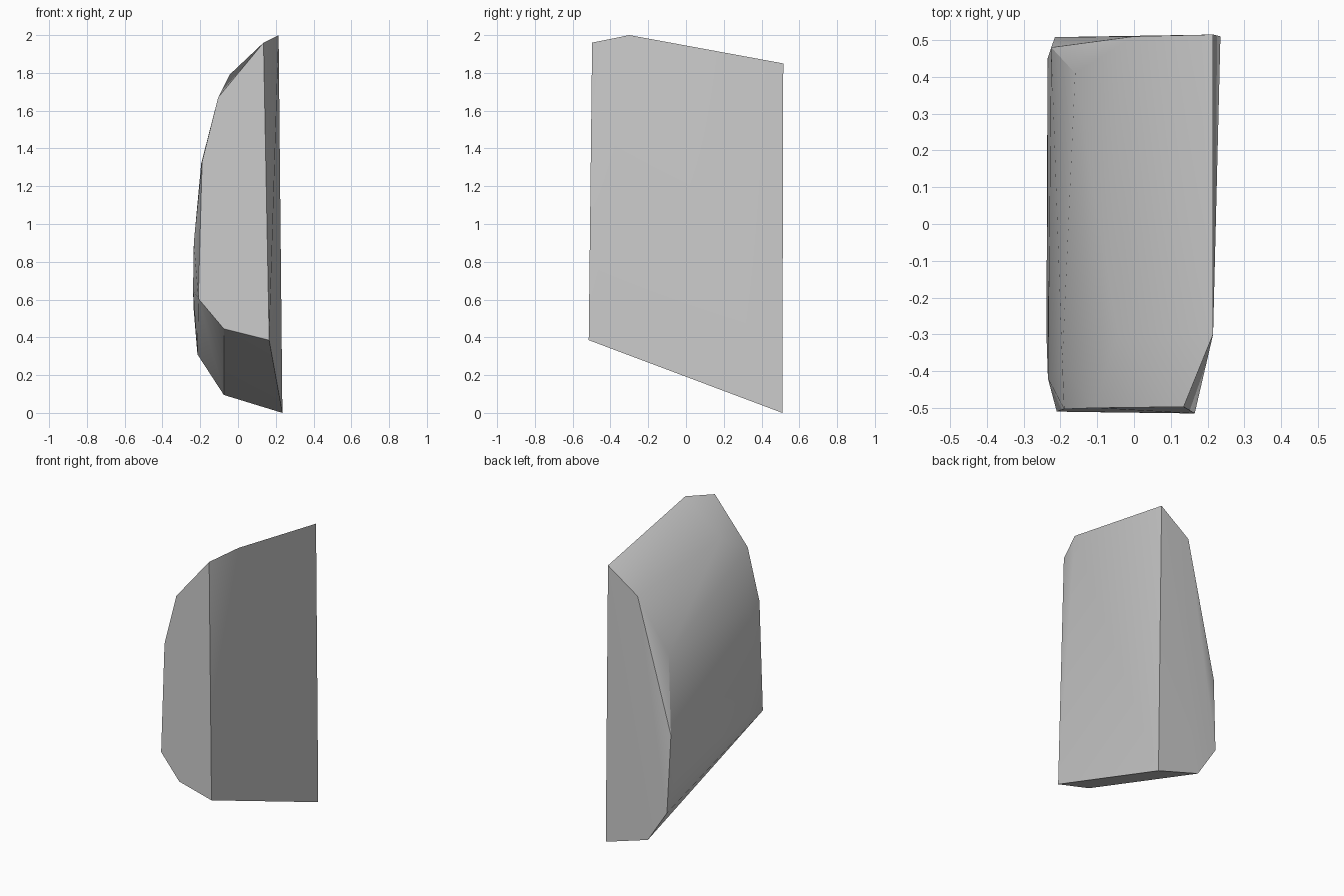
import bpy, bmesh, math

cube = bpy.data.objects.get("Cube")
if cube:
    bpy.data.objects.remove(cube, do_unlink=True)

# Plain grey for the whole block
grey = bpy.data.materials.new("plain grey")
grey.use_nodes = True
color = (0.6, 0.6, 0.6, 1)
grey.diffuse_color = color
grey.node_tree.nodes["Principled BSDF"].inputs["Base Color"].default_value = color

# Cross-sections as (x, y, z), running from the flat side round the curve
front_face = [(0.165, -0.515, 0.385), (-0.075, -0.512, 0.445), (-0.21, -0.51, 0.605),
              (-0.19, -0.503, 1.33), (-0.105, -0.5, 1.67), (0.135, -0.497, 1.96)]
front_bulge = [(0.215, -0.3, 2.0), (-0.045, -0.3, 1.79), (-0.195, -0.38, 1.32),
               (-0.234, -0.42, 0.9), (-0.238, -0.3, 0.65)]
back_bulge = [(-0.16, 0.41, 1.315), (-0.225, 0.48, 0.82), (-0.235, 0.45, 0.55)]
back_face = [(0.235, 0.51, 0.0), (-0.075, 0.51, 0.095), (-0.215, 0.508, 0.31),
             (0.0, 0.51, 1.70), (0.215, 0.515, 1.85)]

# Skin the sections with one closed convex shell
bm = bmesh.new()
for section in (front_face, front_bulge, back_bulge, back_face):
    for point in section:
        bm.verts.new(point)
hull = bmesh.ops.convex_hull(bm, input=bm.verts[:])
loose = [v for v in bm.verts if not v.link_faces]
bmesh.ops.delete(bm, geom=loose, context='VERTS')
bmesh.ops.dissolve_limit(bm, angle_limit=math.radians(1),
                         verts=bm.verts[:], edges=bm.edges[:])
bmesh.ops.recalc_face_normals(bm, faces=bm.faces[:])

mesh = bpy.data.meshes.new("curved_block")
bm.to_mesh(mesh)
bm.free()
mesh.materials.append(grey)
block = bpy.data.objects.new("curved_block", mesh)
bpy.context.collection.objects.link(block)

# Smooth the curved side, keep the rim sharp
bpy.ops.object.select_all(action='DESELECT')
block.select_set(True)
bpy.context.view_layer.objects.active = block
bpy.ops.object.shade_smooth_by_angle(angle=math.radians(32))
